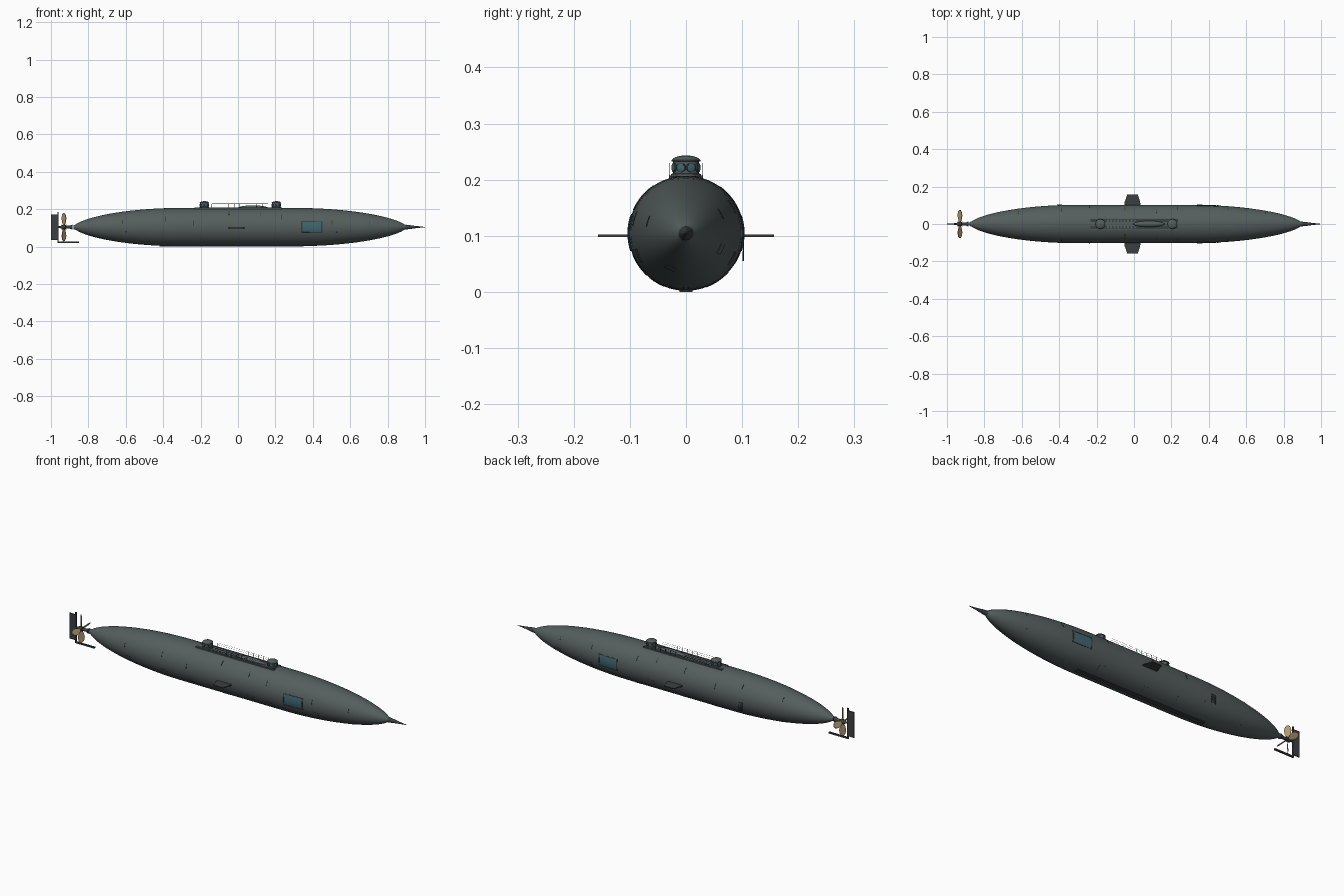
import bpy, bmesh, math, random
from mathutils import Matrix, Vector

if "Cube" in bpy.data.objects:
    bpy.data.objects.remove(bpy.data.objects["Cube"])

random.seed(4)
R, CZ = 0.1025, 0.1045


def mat(name, c):
    m = bpy.data.materials.new(name)
    m.diffuse_color = (*c, 1)
    m.use_nodes = True
    m.node_tree.nodes["Principled BSDF"].inputs["Base Color"].default_value = m.diffuse_color
    return m


HULL = mat("hull_steel", (0.09, 0.11, 0.11))
DARK = mat("dark_iron", (0.045, 0.05, 0.052))
GLASS = mat("glass", (0.05, 0.13, 0.16))
BRASS = mat("brass", (0.42, 0.31, 0.15))


def make(name, verts, faces, m, smooth=False):
    me = bpy.data.meshes.new(name)
    me.from_pydata(verts, [], faces)
    bm = bmesh.new()
    bm.from_mesh(me)
    bmesh.ops.recalc_face_normals(bm, faces=bm.faces)
    bm.to_mesh(me)
    bm.free()
    ob = bpy.data.objects.new(name, me)
    bpy.context.collection.objects.link(ob)
    me.materials.append(m)
    if smooth:
        bpy.ops.object.select_all(action='DESELECT')
        ob.select_set(True)
        bpy.context.view_layer.objects.active = ob
        bpy.ops.object.shade_smooth_by_angle(angle=math.radians(35))
    return ob


def lathe(name, prof, m, axis='Z', origin=(0, 0, 0), n=32):
    """Revolve (radius, height) points, closing both ends."""
    v, f = [], []
    for r, h in prof:
        for k in range(n):
            a = 2 * math.pi * k / n
            c, s = r * math.cos(a), r * math.sin(a)
            p = (c, s, h) if axis == 'Z' else (h, c, s)
            v.append(tuple(p[i] + origin[i] for i in range(3)))
    for i in range(len(prof) - 1):
        for k in range(n):
            j = (k + 1) % n
            f.append((i*n + k, i*n + j, (i+1)*n + j, (i+1)*n + k))
    f += [tuple(range(n)), tuple(range((len(prof)-1)*n, len(prof)*n))]
    return make(name, v, f, m, True)


def box(name, x, y, z, m):
    v = [(a, b, c) for a in x for b in y for c in z]
    return make(name, v, [(0, 1, 3, 2), (4, 5, 7, 6), (0, 1, 5, 4),
                          (2, 3, 7, 6), (0, 2, 6, 4), (1, 3, 7, 5)], m)


def prism(name, outline, t, place, m):
    """Extrude a flat outline by +-t; place maps (u, v, w) to a point."""
    n = len(outline)
    v = [place(a, b, s * t) for s in (-1, 1) for a, b in outline]
    f = [tuple(range(n)), tuple(range(n, 2*n))]
    f += [(i, (i+1) % n, n + (i+1) % n, n + i) for i in range(n)]
    return make(name, v, f, m)


def rod(name, pts, r, m):
    cu = bpy.data.curves.new(name, 'CURVE')
    cu.dimensions = '3D'
    cu.bevel_depth, cu.bevel_resolution = r, 1
    cu.use_fill_caps = True
    sp = cu.splines.new('POLY')
    sp.points.add(len(pts) - 1)
    for p, q in zip(sp.points, pts):
        p.co = (*q, 1)
    cu.materials.append(m)
    ob = bpy.data.objects.new(name, cu)
    bpy.context.collection.objects.link(ob)
    return ob


def hull_r(x):
    t = max(0, (x - 0.3) / 0.602, (-0.3 - x) / 0.58)
    return max(0.012, R * max(0, 1 - t * t) ** 0.62)


def patch(name, x, a, lift, m, n=8):
    """Thin plate following the hull between two x values and two angles."""
    v, f = [], []
    for i in range(n + 1):
        px = x[0] + (x[1] - x[0]) * i / n
        for j in range(n + 1):
            an = a[0] + (a[1] - a[0]) * j / n
            for d in (-0.002, lift):
                r = hull_r(px) + d
                v.append((px, r * math.cos(an), CZ + r * math.sin(an)))
    ix = lambda i, j, k: (i * (n + 1) + j) * 2 + k
    for i in range(n):
        for j in range(n):
            for k in (0, 1):
                f.append((ix(i, j, k), ix(i+1, j, k), ix(i+1, j+1, k), ix(i, j+1, k)))
        for e in (0, n):
            f.append((ix(i, e, 0), ix(i+1, e, 0), ix(i+1, e, 1), ix(i, e, 1)))
            f.append((ix(e, i, 0), ix(e, i+1, 0), ix(e, i+1, 1), ix(e, i, 1)))
    return make(name, v, f, m, True)


# Spindle hull, bow ram, stern boss
xs = [0.011 - 0.891 * math.cos(math.pi * i / 64) for i in range(65)]
lathe("hull", [(hull_r(x), x) for x in xs], HULL, 'X', (0, 0, CZ), 64)
lathe("ram_spike", [(0.013, 0.895), (0.011, 0.915), (0.006, 0.95), (0.0008, 1.0)],
      DARK, 'X', (0, 0, CZ), 12)
lathe("propeller_shaft", [(0.014, -0.885), (0.008, -0.9), (0.008, -0.92), (0.012, -0.922),
                          (0.012, -0.94), (0.005, -0.95), (0.005, -0.962)], DARK, 'X', (0, 0, CZ), 16)
box("keel", (-0.42, 0.35), (-0.012, 0.012), (0, 0.006), DARK)

# Propeller blades
leaf = [(0.008, -0.005), (0.025, -0.013), (0.045, -0.018), (0.062, -0.015), (0.074, -0.005),
        (0.076, 0.002), (0.07, 0.011), (0.05, 0.017), (0.028, 0.013), (0.008, 0.005)]
for k in range(4):
    spin = Matrix.Rotation(k * math.pi / 2, 3, 'X')
    twist = Matrix.Rotation(math.radians(42), 3, 'Z')
    prism("propeller_blade", leaf, 0.0018,
          lambda u, v, w: tuple(spin @ twist @ Vector((w, v, u)) + Vector((-0.931, 0, CZ))), BRASS)

# Rudder, its post and the skeg bar
box("rudder", (-1.0, -0.965), (-0.0025, 0.0025), (0.035, 0.172), DARK)
box("rudder_post", (-0.965, -0.959), (-0.003, 0.003), (0.02, 0.185), DARK)
box("skeg_bar", (-0.965, -0.85), (-0.004, 0.004), (0.02, 0.028), DARK)

for s in (-1, 1):
    # Diving planes
    prism("diving_plane", [(-0.053, 0.095), (0.035, 0.095), (0.033, 0.118), (0.02, 0.157),
                           (-0.036, 0.157), (-0.05, 0.118)], 0.0022,
          lambda u, v, w: (u, s * v, 0.1 + w), DARK)
    # Saloon windows and frames
    mid = 0 if s > 0 else math.pi
    patch("window_glass", (0.343, 0.447), (mid - 0.29, mid + 0.29), 0.0012, GLASS)
    for x in (0.338, 0.445):
        patch("window_frame_side", (x, x + 0.006), (mid - 0.31, mid + 0.31), 0.0022, DARK)
    for a in (-0.31, 0.27):
        patch("window_frame_rail", (0.338, 0.451), (mid + a, mid + a + 0.04), 0.0022, DARK)
    # Small raised hull plates and seams
    for x in (-0.62, -0.39, -0.24, -0.05, 0.12, 0.23, 0.5, 0.7):
        a = random.uniform(0.15, 0.9)
        an = a if s > 0 else math.pi - a
        patch("hull_seam", (x, x + 0.004), (an - 0.14, an + 0.14), 0.001, DARK, 4)
        b = -random.uniform(0.35, 1.2)
        an = b if s > 0 else math.pi - b
        patch("hull_plate", (x, x + 0.035), (an - 0.14, an + 0.14), 0.0006, HULL, 4)

# Boarding ladder on the far side
for x in (-0.41, -0.385):
    rod("ladder_rail", [(x, 0.1025, 0.102), (x, 0.102, 0.055)], 0.0012, DARK)
for i in range(6):
    z = 0.06 + 0.008 * i
    rod("ladder_rung", [(-0.41, 0.1025, z), (-0.385, 0.1025, z)], 0.001, DARK)

# Deck platform with slats
box("deck", (-0.232, 0.235), (-0.029, 0.029), (0.198, 0.2065), DARK)
for i in range(9):
    x = -0.145 + i * 0.018
    box("deck_slat", (x, x + 0.01), (-0.025, 0.025), (0.205, 0.2085), HULL)
for s in (-1, 1):
    box("deck_edge", (-0.232, 0.235), (s*0.029 - 0.0015, s*0.029 + 0.0015), (0.196, 0.2085), HULL)

# Upturned dinghy on the deck
boat = [(0.0015, -0.085), (0.007, -0.075), (0.013, -0.05), (0.016, -0.015), (0.016, 0.02),
        (0.013, 0.05), (0.007, 0.075), (0.0015, 0.085)]
ob = lathe("dinghy", boat, HULL, 'X', (0, 0, 0), 20)
ob.location = (0.08, 0, 0.206)
ob.scale = (1, 1, 0.9)

# Railings
for s in (-1, 1):
    posts = [-0.14 + 0.03 * i for i in range(11)]
    for x in posts:
        rod("rail_post", [(x, s * 0.029, 0.205), (x, s * 0.029, 0.229)], 0.0007, DARK)
    for z in (0.219, 0.229):
        rod("rail_wire", [(posts[0], s * 0.029, z), (posts[-1], s * 0.029, z)], 0.0004, DARK)

# Pilot house and lantern house with round ports
for name, cx in (("pilot_house", 0.205), ("lantern_house", -0.18)):
    lathe(name, [(0.027, 0.2), (0.027, 0.21), (0.023, 0.211), (0.023, 0.232), (0.026, 0.233),
                 (0.026, 0.235), (0.021, 0.239), (0.012, 0.2422), (0.001, 0.2435)],
          HULL, 'Z', (cx, 0, 0), 24)
    for k in range(8):
        turn = Matrix.Rotation((k + 0.5) * math.pi / 4, 4, 'Z')
        for part, prof, m in (("port_rim", [(0.0085, 0.018), (0.0085, 0.0245), (0.007, 0.025)], DARK),
                              ("port_glass", [(0.0068, 0.02), (0.0068, 0.0252), (0.003, 0.0262)], GLASS)):
            p = lathe(part, prof, m, 'X', (0, 0, 0), 14)
            p.matrix_world = Matrix.Translation((cx, 0, 0.2215)) @ turn
